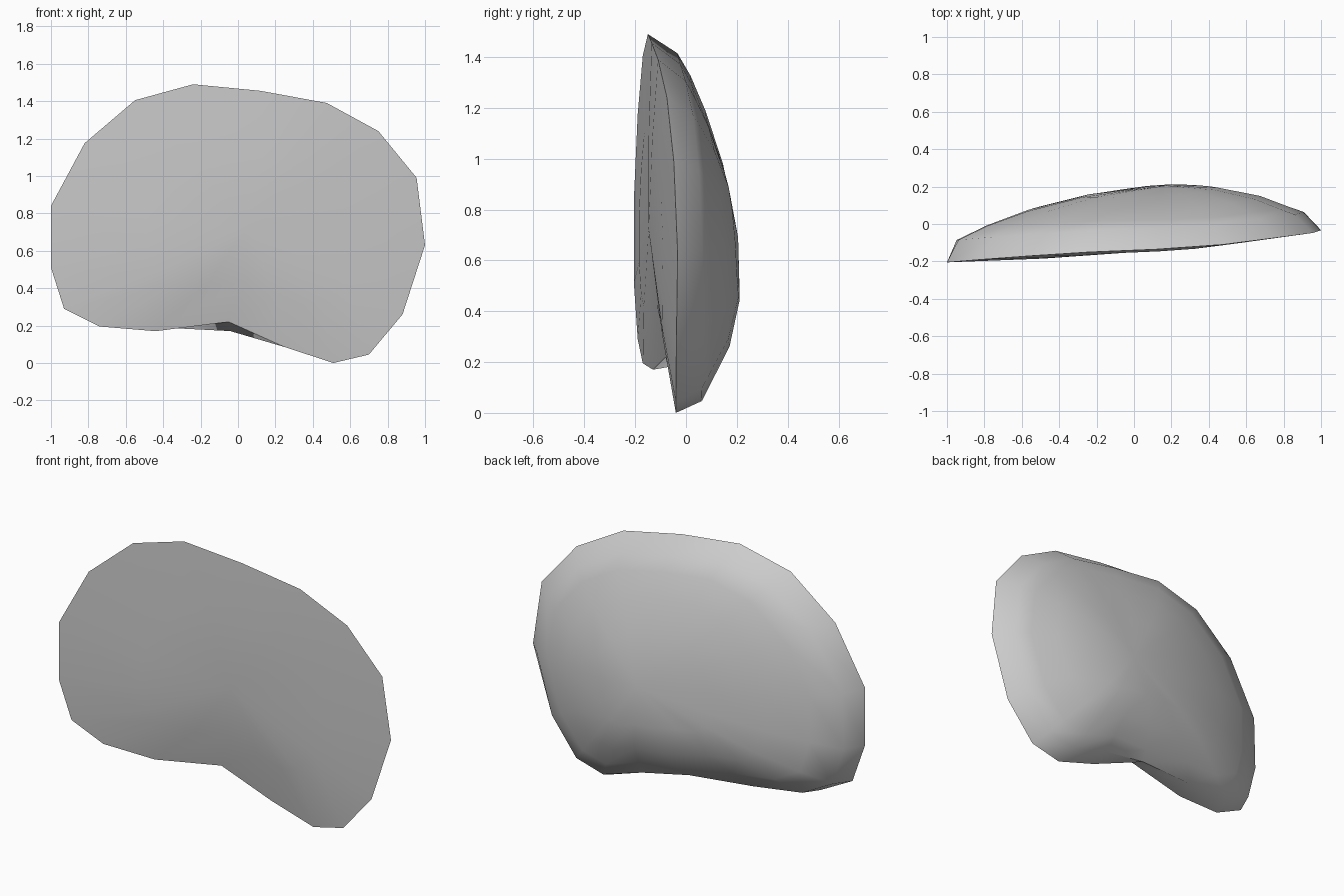
import bpy, bmesh
from mathutils import Vector

if "Cube" in bpy.data.objects:
    bpy.data.objects.remove(bpy.data.objects["Cube"])

# Bean-shaped front rim (x, y, z)
rim = [(-1, -.205, .84), (-.82, -.19, 1.175), (-.55, -.17, 1.405), (-.24, -.15, 1.49),
       (.12, -.135, 1.455), (.475, -.11, 1.39), (.75, -.075, 1.24), (.955, -.048, .99),
       (1, -.033, .63), (.88, -.038, .26), (.70, -.04, .045), (.51, -.04, 0),
       (.25, -.05, .085), (-.05, -.08, .22), (-.44, -.13, .17), (-.74, -.17, .195),
       (-.93, -.19, .29), (-1, -.205, .51)]
NOTCH = 13
n = len(rim)
center = Vector((.14, -.105, .69))

# Back dome: scale toward the center, scale lean, thickness, thickness lean in x and z
layers = [(.92, .03, .11, .005, .0), (.80, .01, .16, .018, .01),
          (.62, 0, .224, .015, .022), (.36, 0, .28, .008, .018)]

bm = bmesh.new()
rings = [[bm.verts.new(p) for p in rim]]
for k, (s, ds, t, tx, tz) in enumerate(layers):
    ring = []
    for i, p in enumerate(rim):
        q = Vector(p)
        if i == NOTCH:          # the notch fills out behind the rim
            q.z = .148 if k == 0 else .10
        d = (q - center).normalized()
        v = center.lerp(q, s - ds * (d.x + d.z))
        v.y += t - tx * d.x - tz * d.z
        ring.append(bm.verts.new(v))
    rings.append(ring)

# Slightly domed front
inner = []
for p in rim:
    v = center.lerp(Vector(p), .55)
    v.y -= .025
    inner.append(bm.verts.new(v))
rings.insert(0, inner)

for a, b in zip(rings, rings[1:]):
    for i in range(n):
        j = (i + 1) % n
        bm.faces.new((a[i], a[j], b[j], b[i]))

# Back pole and front pole
back = bm.verts.new(center + Vector((.03, .31, 0)))
front = bm.verts.new((.05, -.147, .72))
for i in range(n):
    j = (i + 1) % n
    bm.faces.new((rings[-1][i], rings[-1][j], back))
    bm.faces.new((inner[j], inner[i], front))
bmesh.ops.recalc_face_normals(bm, faces=bm.faces)

mesh = bpy.data.meshes.new("curved_shell")
bm.to_mesh(mesh)
bm.free()
shell = bpy.data.objects.new("curved_shell", mesh)
bpy.context.collection.objects.link(shell)
bpy.context.view_layer.objects.active = shell
shell.select_set(True)
bpy.ops.object.shade_smooth_by_angle(angle=.8)
